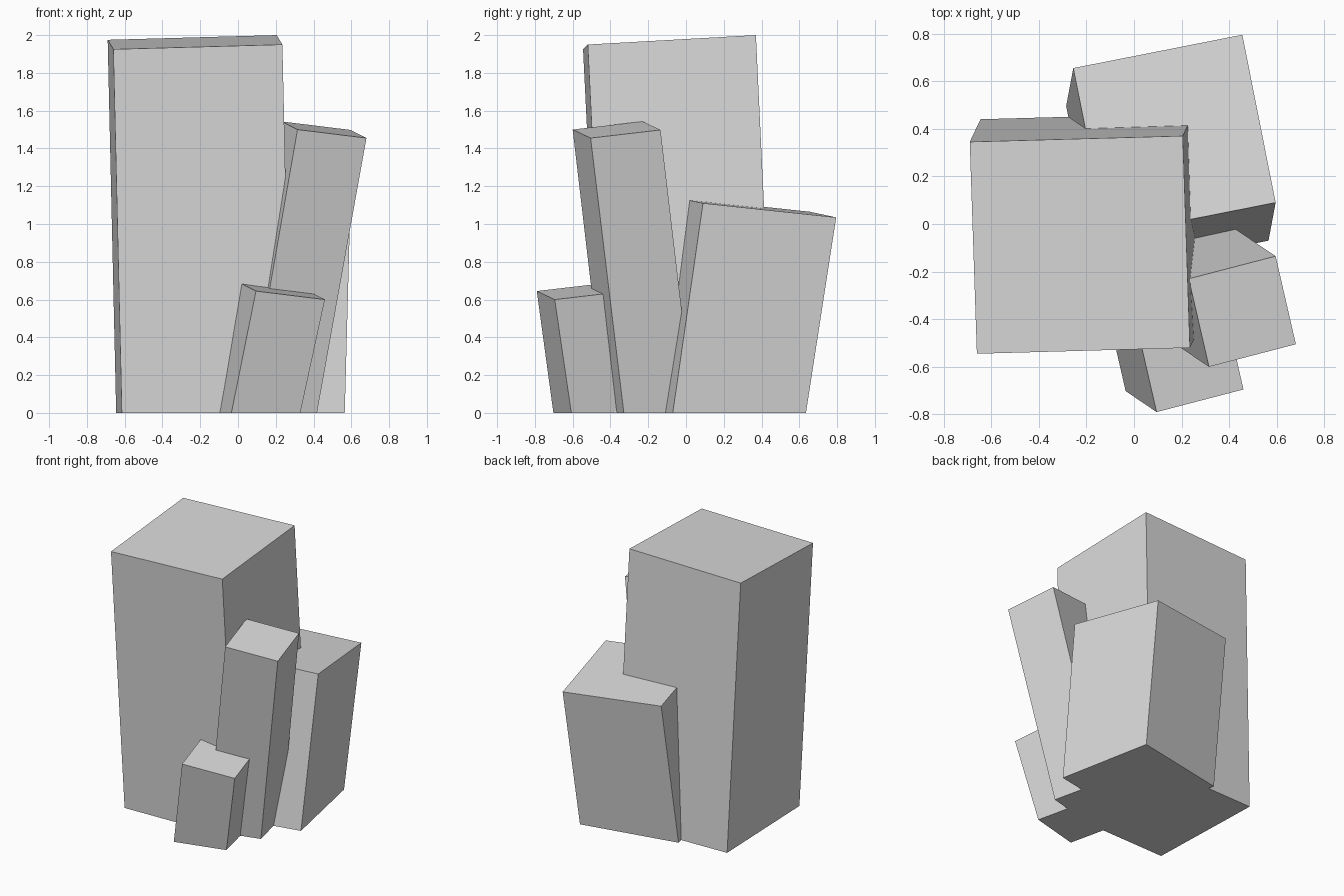
import bpy
import bmesh
from mathutils import Vector

cube = bpy.data.objects.get("Cube")
if cube:
    bpy.data.objects.remove(cube, do_unlink=True)

# One plain stone colour
stone = bpy.data.materials.new("light_grey_stone")
stone.use_nodes = True
colour = (0.7, 0.7, 0.7, 1.0)
stone.diffuse_color = colour
bsdf = next(n for n in stone.node_tree.nodes if n.type == 'BSDF_PRINCIPLED')
bsdf.inputs["Base Color"].default_value = colour


def leaning_block(name, corner, width, depth, shift):
    """Four-sided column: a tilted top from one corner and two edge vectors,
    with its foot shifted sideways and cut flat on the ground."""
    corner, width, depth = Vector(corner), Vector(width), Vector(depth)
    top = [corner, corner + width, corner + width + depth, corner + depth]
    bm = bmesh.new()
    upper = [bm.verts.new(p) for p in top]
    lower = [bm.verts.new((p.x + shift[0], p.y + shift[1], 0)) for p in top]
    bm.faces.new(upper)
    bm.faces.new(lower[::-1])
    for i in range(4):
        j = (i + 1) % 4
        bm.faces.new((lower[i], lower[j], upper[j], upper[i]))
    bmesh.ops.recalc_face_normals(bm, faces=bm.faces)
    mesh = bpy.data.meshes.new(name)
    bm.to_mesh(mesh)
    bm.free()
    mesh.materials.append(stone)
    obj = bpy.data.objects.new(name, mesh)
    bpy.context.collection.objects.link(obj)
    return obj


# Tall main column
leaning_block("tall_column", (-0.66, -0.545, 1.925),
              (0.895, 0.025, 0.025), (-0.03, 0.89, 0.05), (0.045, 0.095))

# Broad column behind
leaning_block("back_column", (-0.115, -0.05, 1.14),
              (0.71, 0.14, -0.03), (-0.14, 0.705, -0.075), (-0.03, -0.16))

# Two slender columns in front, sharing one cross-section
slim_width, slim_depth = (0.365, 0.095, -0.045), (-0.085, 0.37, 0.043)
leaning_block("middle_column", (0.315, -0.6, 1.5),
              slim_width, slim_depth, (-0.262, 0.176))
leaning_block("short_column", (0.095, -0.79, 0.645),
              slim_width, slim_depth, (-0.13, 0.088))
